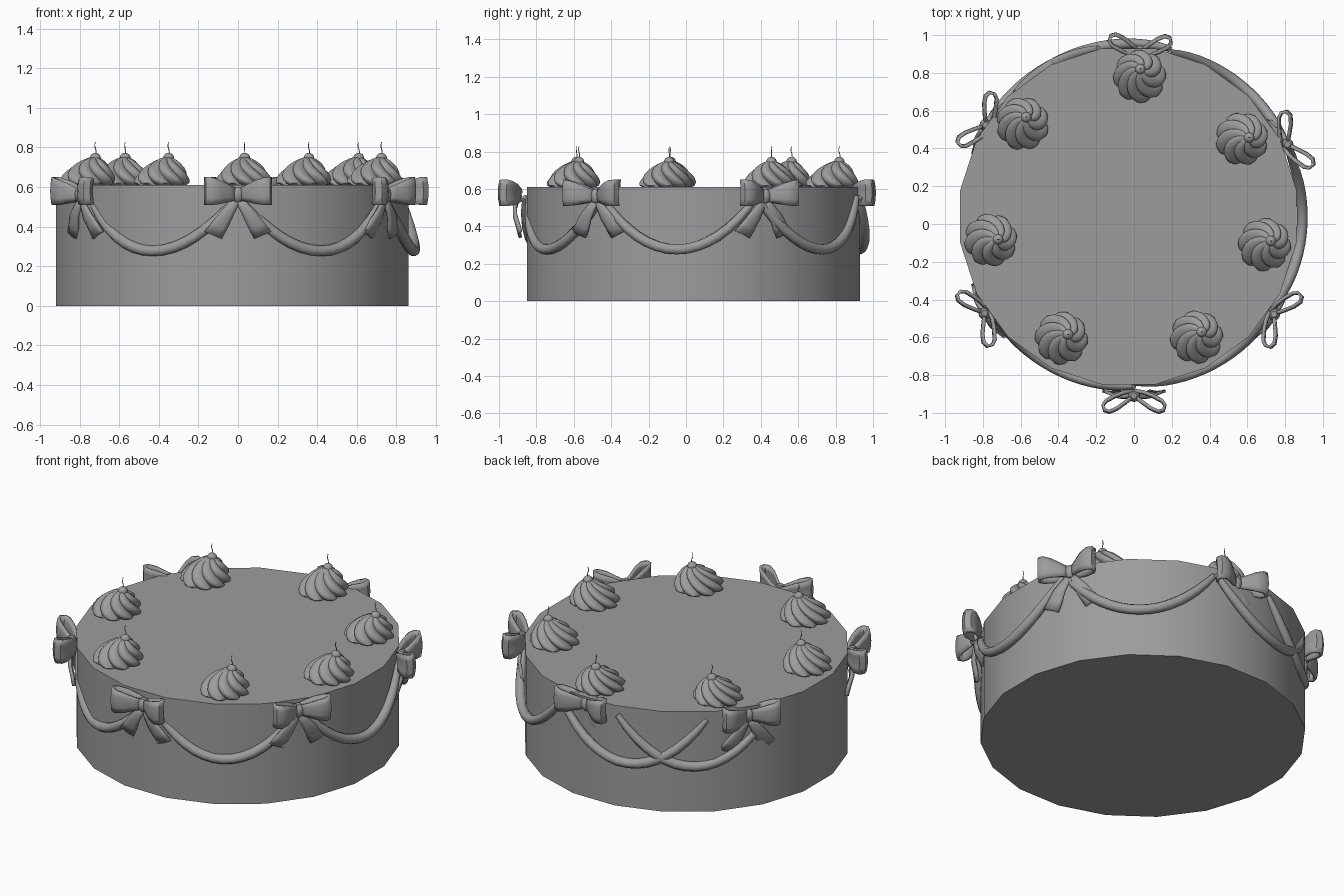
import bpy
from math import sin, cos, pi, radians
from mathutils import Vector, Matrix

if "Cube" in bpy.data.objects:
    bpy.data.objects.remove(bpy.data.objects["Cube"])

grey = bpy.data.materials.new("dark_grey")
grey.diffuse_color = (0.335, 0.335, 0.335, 1)
grey.use_nodes = True
grey.node_tree.nodes["Principled BSDF"].inputs["Base Color"].default_value = grey.diffuse_color


def make(name, verts, faces, mat=None, angle=40):
    me = bpy.data.meshes.new(name)
    me.from_pydata([tuple(v) for v in verts], [], faces)
    if mat:
        me.transform(mat)
        if mat.determinant() < 0:
            me.flip_normals()
    me.materials.append(grey)
    me.update()
    me.shade_smooth()
    me.set_sharp_from_angle(angle=radians(angle))
    ob = bpy.data.objects.new(name, me)
    bpy.context.collection.objects.link(ob)
    return ob


def skin(rings):
    """Join equal closed rings of points into one capped tube."""
    n = len(rings[0])
    verts = [p for r in rings for p in r]
    faces = [(j * n + i, j * n + (i + 1) % n, (j + 1) * n + (i + 1) % n, (j + 1) * n + i)
             for j in range(len(rings) - 1) for i in range(n)]
    faces += [tuple(range(n))[::-1], tuple(range((len(rings) - 1) * n, len(rings) * n))]
    return verts, faces


def tube(name, path, radii, sides=8, mat=None):
    rings = []
    for k, p in enumerate(path):
        t = (path[min(k + 1, len(path) - 1)] - path[max(k - 1, 0)]).normalized()
        ref = Vector((0, 0, 1)) if abs(t.z) < 0.95 else Vector((1, 0, 0))
        a = t.cross(ref).normalized()
        b = a.cross(t)
        rings.append([p - radii[k] * (a * cos(2 * pi * i / sides) - b * sin(2 * pi * i / sides))
                      for i in range(sides)])
    v, f = skin(rings)
    return make(name, v, f, mat)


# Cake body: 20 sided drum, flats facing the axes
bpy.ops.mesh.primitive_cylinder_add(vertices=20, radius=0.901, depth=0.61,
                                    location=(-0.03, 0.04, 0.305), rotation=(0, 0, pi / 20))
cake = bpy.context.object
cake.name = "cake_body"
cake.data.materials.append(grey)
bpy.ops.object.shade_smooth_by_angle(angle=radians(30))

# Icing swags: four run one way round from the front, three the other way
for k in (0, 1, 2, 3, -1, -2, -3):
    mid = radians(-90 + 56 * (k + 0.5))
    # the visible swags on the far side sit a little further out
    push = 0.02 if k in (3, -1, -3) else 0
    path, radii = [], []
    for i in range(17):
        t = -1 + i / 8
        a = mid + t * radians(28)
        r = 0.884 + 0.008 * (1 - t * t) + push
        path.append(Vector((r * cos(a), 0.045 + r * sin(a), 0.277 + 0.28 * t * t)))
        radii.append(0.028 - 0.012 * abs(t) ** 5)
    tube("icing_swag", path, radii, 10)


def ribbon(name, pts, mat):
    """Strip through (x, y, z, half width x, half width z) stations."""
    verts, faces = [], []
    m = 4
    for x, y, z, wx, wz in pts:
        for i in range(m + 1):
            s = -1 + 2 * i / m
            verts.append((x + s * wx, y - 0.008 * (1 - s * s), z + s * wz))
    for j in range(len(pts) - 1):
        for i in range(m):
            q = j * (m + 1) + i
            faces.append((q, q + 1, q + m + 2, q + m + 1))
    ob = make(name, verts, faces, mat)
    mod = ob.modifiers.new("thickness", 'SOLIDIFY')
    mod.thickness = 0.016
    mod.offset = 0
    return ob


# Bows: local -y points out of the cake
bows = [(0, -0.885, -90), (0.72, -0.465, -32), (0.79, 0.41, 27),
        (0.03, 0.89, 88), (-0.765, 0.51, 147), (-0.77, -0.46, 211)]
loop = [(0.0, -0.02, 0, 0, 0.025), (0.045, -0.055, 0.006, 0, 0.040), (0.09, -0.088, 0.012, 0, 0.058),
        (0.13, -0.105, 0.016, 0, 0.068), (0.157, -0.097, 0.018, 0, 0.070), (0.164, -0.07, 0.018, 0, 0.070),
        (0.148, -0.047, 0.016, 0, 0.066), (0.10, -0.022, 0.012, 0, 0.055), (0.05, -0.002, 0.006, 0, 0.038),
        (0.0, 0.005, 0, 0, 0.025)]
tail = [(0.0, -0.01, -0.01, 0.014, 0.004), (0.03, -0.025, -0.06, 0.022, 0.008),
        (0.065, -0.025, -0.11, 0.032, 0.012), (0.095, -0.01, -0.16, 0.038, 0.015),
        (0.125, 0.002, -0.205, 0.042, 0.018)]
for x, y, ang in bows:
    mat = Matrix.Translation((x, y, 0.562)) @ Matrix.Rotation(radians(ang + 90), 4, 'Z')
    for s in (1, -1):
        m = mat @ Matrix.Diagonal((s, 1, 1, 1))
        ribbon("bow_loop", loop, m)
        ribbon("bow_tail", tail, m)
    tube("bow_knot", [Vector((0, -0.025, z)) for z in (-0.038, -0.025, 0, 0.025, 0.038)],
         [0.016, 0.028, 0.033, 0.028, 0.016], 10, mat)

# Cream swirls with a cherry and stem: position and direction of the leaning tip
swirls = [(0.03, 0.78, 85), (-0.59, 0.53, 60), (0.57, 0.45, 10), (-0.76, -0.085, 5),
          (0.69, -0.11, 30), (-0.385, -0.605, 30), (0.33, -0.60, 45)]
profile = [(0.115, 0), (0.136, 0.012), (0.138, 0.03), (0.130, 0.05), (0.117, 0.07), (0.100, 0.09),
           (0.081, 0.108), (0.060, 0.124), (0.038, 0.136), (0.018, 0.144)]
N = 64
for x, y, ang in swirls:
    mat = Matrix.Translation((x, y, 0.607)) @ Matrix.Rotation(radians(ang), 4, 'Z')
    rings = []
    for r, z in profile:
        lean = 0.035 * (z / 0.144) ** 2
        twist = -z / 0.144 * radians(80)
        ring = []
        for i in range(N):
            a = 2 * pi * i / N
            rr = r * (0.79 + 0.23 * abs(sin(4 * a)) ** 0.8)
            ring.append((lean + rr * cos(a + twist), rr * sin(a + twist), z))
        rings.append(ring)
    v, f = skin(rings)
    make("cream_swirl", v, f, mat, 50)
    tube("cherry", [Vector((0.04, 0, 0.138 - 0.027 * cos(pi * i / 8))) for i in range(9)],
         [0.001 + 0.027 * sin(pi * i / 8) for i in range(9)], 12, mat)
    tube("cherry_stem", [Vector((0.04 + 0.004 * sin(i * 1.3), 0, 0.155 + 0.013 * i)) for i in range(6)],
         [0.0025] * 6, 5, mat)
